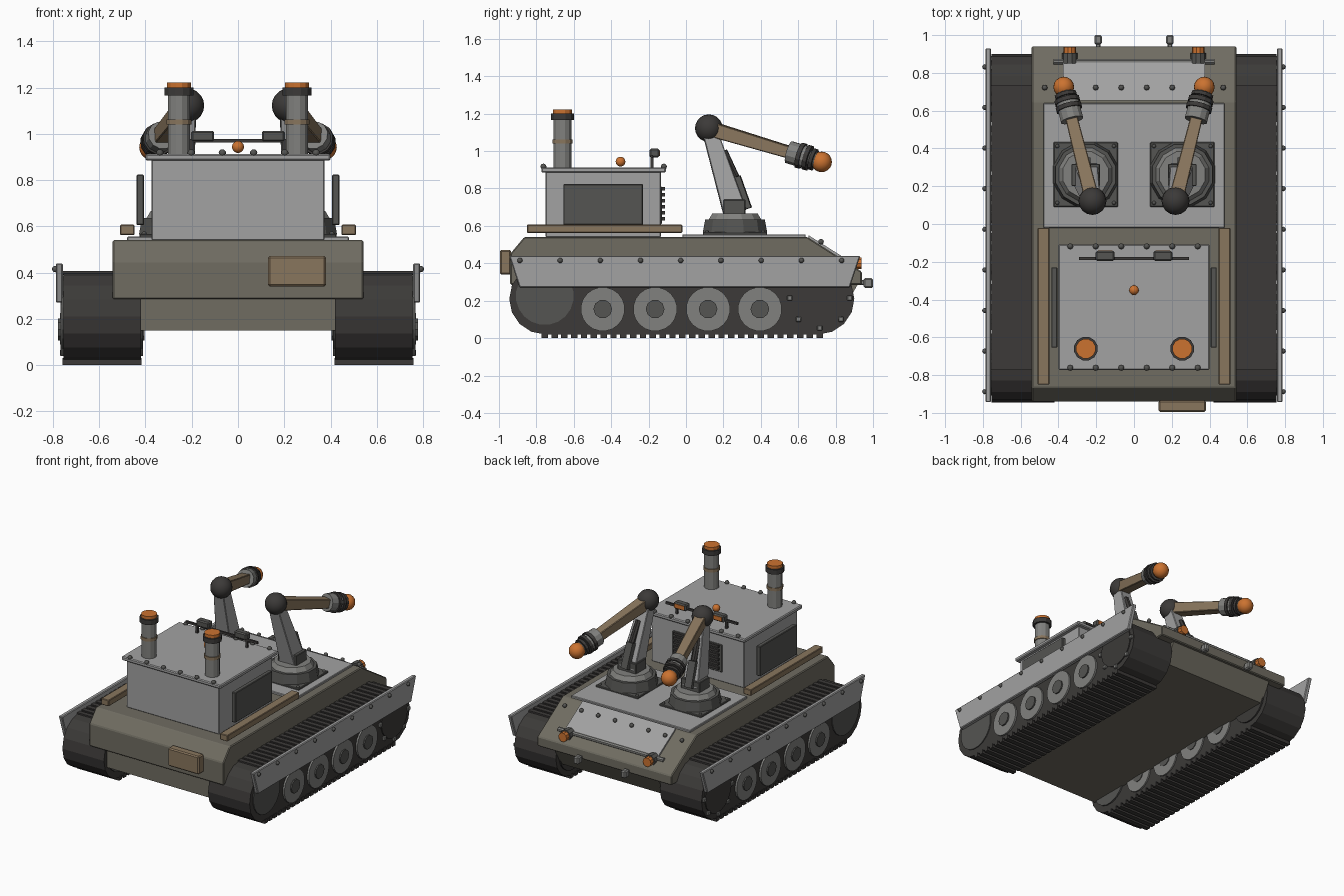
import bpy, bmesh, math
from mathutils import Vector, Matrix

if "Cube" in bpy.data.objects:
    bpy.data.objects.remove(bpy.data.objects["Cube"])

HULL, DARK, BLACK = (.16, .15, .12), (.09, .09, .085), (.045, .042, .04)
GREY, PALE, BROWN, ORANGE = (.22, .22, .21), (.36, .36, .36), (.25, .18, .11), (.6, .17, .03)
mats = {}


def finish(name, bm, col, bevel=0, smooth=False):
    bmesh.ops.recalc_face_normals(bm, faces=bm.faces)
    for f in bm.faces:
        f.smooth = smooth
    me = bpy.data.meshes.new(name)
    bm.to_mesh(me)
    bm.free()
    if col not in mats:
        mats[col] = bpy.data.materials.new("paint_%d" % len(mats))
        mats[col].diffuse_color = (*col, 1)
    me.materials.append(mats[col])
    ob = bpy.data.objects.new(name, me)
    bpy.context.collection.objects.link(ob)
    if bevel:
        m = ob.modifiers.new("bevel", 'BEVEL')
        m.width, m.segments, m.limit_method = bevel, 1, 'ANGLE'
    return ob


def boxes(name, ranges, col, bevel=.004):
    bm = bmesh.new()
    for x0, x1, y0, y1, z0, z1 in ranges:
        mat = Matrix.Translation(((x0 + x1) / 2, (y0 + y1) / 2, (z0 + z1) / 2))
        bmesh.ops.create_cube(bm, size=1, matrix=mat @ Matrix.Diagonal((abs(x1 - x0), y1 - y0, z1 - z0, 1)))
    return finish(name, bm, col, bevel)


def rod(name, a, b, r1, r2, col, n=12, bevel=0):
    # cone or cylinder from a to b; n=4 gives a square beam
    a, b = Vector(a), Vector(b)
    d = (b - a).normalized()
    x = d.cross((0, 0, 1) if abs(d.z) < .95 else (0, 1, 0)).normalized()
    rot = Matrix((x, d.cross(x), d)).transposed().to_4x4()
    bm = bmesh.new()
    bmesh.ops.create_cone(bm, cap_ends=True, segments=n, radius1=r1, radius2=r2, depth=(b - a).length,
                          matrix=Matrix.Translation((a + b) / 2) @ rot @ Matrix.Rotation(math.pi / n, 4, 'Z'))
    return finish(name, bm, col, bevel)


def balls(name, points, r, col, u=16, v=10):
    bm = bmesh.new()
    for p in points:
        bmesh.ops.create_uvsphere(bm, u_segments=u, v_segments=v, radius=r, matrix=Matrix.Translation(p))
    return finish(name, bm, col, smooth=True)


def prism(name, yz, x0, x1, col, bevel=0):
    bm = bmesh.new()
    f = bm.faces.new([bm.verts.new((x0, y, z)) for y, z in yz])
    ext = bmesh.ops.extrude_face_region(bm, geom=[f])
    bmesh.ops.translate(bm, vec=(x1 - x0, 0, 0), verts=[g for g in ext['geom'] if isinstance(g, bmesh.types.BMVert)])
    return finish(name, bm, col, bevel)


# Hull, deck and sloped plate
prism("upper_hull", [(-.94, .285), (-.94, .45), (-.865, .54), (.65, .54), (.94, .355), (.94, .285)],
      -.542, .542, HULL, .006)
prism("lower_hull", [(-.91, .29), (-.91, .15), (.84, .15), (.92, .29)], -.42, .42, HULL)
boxes("deck_plate", [(-.48, .48, -.02, .64, .535, .555)], PALE)
prism("glacis_plate", [(.655, .52), (.655, .55), (.865, .418), (.865, .38)], -.375, .375, PALE)
xs8 = [-.4725 + .135 * i for i in range(8)]
balls("glacis_bolts", [(x, .722, .515) for x in xs8], .015, DARK, 8, 6)
boxes("rear_stowage_box", [(.13, .38, -.995, -.935, .34, .472)], BROWN, .008)
boxes("tow_hooks", [(s * .19 - .02, s * .19 + .02, .95, 1, .267, .32) for s in (1, -1)], GREY, .008)
boxes("tow_hook_stems", [(s * .19 - .012, s * .19 + .012, .9, .96, .285, .31) for s in (1, -1)], GREY)
rod("lamp_bar", (-.425, .86, .41), (.425, .86, .41), .016, .016, GREY, 8)

# Cabin
boxes("cabin", [(-.373, .373, -.75, -.135, .54, .89)], PALE)
boxes("cabin_roof", [(-.4, .4, -.773, -.108, .885, .913)], PALE, .006)
xs6 = xs8[1:-1]
balls("roof_bolts", [(x, y, .917) for x in xs6 for y in (-.762, -.118)], .016, DARK, 8, 6)
balls("roof_beacon", [(0, -.35, .943)], .026, ORANGE)
boxes("vent_panel", [(-.2, .2, -.14, -.128, .61, .81)], DARK)
boxes("vent_slats", [(-.18, .18, -.13, -.113, z, z + .018) for z in [.63 + .032 * i for i in range(6)]], BLACK, 0)
boxes("roof_light_bar", [(-.29, .29, -.19, -.176, .962, .978)], BLACK, 0)
boxes("light_bar_posts", [(s * .2 - .008, s * .2 + .008, -.19, -.175, .91, .97) for s in (1, -1)], BLACK, 0)
boxes("roof_lamps", [(s * .153 - .05, s * .153 + .05, -.195, -.143, .965, 1.013) for s in (1, -1)], DARK, .008)
boxes("roof_lamp_lenses", [(s * .153 - .038, s * .153 + .038, -.15, -.139, .974, 1.004) for s in (1, -1)], ORANGE, 0)

# Track outline
outline = []
for cy, start in ((.71, -90), (-.755, 90)):
    for i in range(9):
        a = math.radians(start + i * 22.5)
        outline.append((cy + .19 * math.cos(a), .21 + .19 * math.sin(a)))

for s, side in ((1, "right_"), (-1, "left_")):
    # Running gear
    prism(side + "track", outline, s * .42, s * .755, BLACK)
    ys = [-.755 + .0525 * i for i in range(29)]
    boxes(side + "track_pads", [(s * .418, s * .758, y - .017, y + .017, 0, .03) for y in ys]
          + [(s * .418, s * .758, y - .017, y + .017, .39, .407) for y in ys], BLACK, 0)
    for i, y in enumerate((-.445, -.165, .118, .395)):
        rod(side + "wheel_%d" % i, (s * .41, y, .155), (s * .768, y, .155), .118, .118, GREY, 20)
        rod(side + "wheel_hub_%d" % i, (s * .405, y, .155), (s * .778, y, .155), .05, .05, DARK, 10)
    rod(side + "idler", (s * .41, -.755, .225), (s * .762, -.755, .225), .155, .155, DARK, 20)
    rod(side + "sprocket", (s * .41, .715, .214), (s * .762, .715, .214), .15, .15, BLACK, 20)
    teeth = [(.715 + .16 * math.cos(k * math.pi / 4), .214 + .16 * math.sin(k * math.pi / 4)) for k in range(8)]
    boxes(side + "sprocket_teeth", [(s * .74, s * .77, y - .014, y + .014, z - .014, z + .014) for y, z in teeth], GREY)

    # Side skirt and bolts
    prism(side + "skirt", [(-.945, .44), (-.89, .27), (.875, .27), (.932, .44)], s * .757, s * .787, PALE, .005)
    balls(side + "skirt_bolts", [(s * .79, .832 - .215 * i, .415) for i in range(9)], .014, DARK, 8, 6)

    # Cabin sides and rails
    boxes(side + "cabin_panel", [(s * .406, s * .438, -.655, -.23, .605, .823)], DARK)
    boxes(side + "deck_rail", [(s * .448, s * .51, -.85, -.02, .562, .607)], BROWN)

    # Exhaust stack
    for name, z0, z1, r, col in (("stack_pipe", .9, 1.18, .05, GREY), ("stack_band", 1.04, 1.062, .056, BROWN),
                                 ("stack_collar", 1.165, 1.2, .064, BLACK), ("stack_cap", 1.195, 1.222, .053, ORANGE)):
        rod(side + name, (s * .255, -.66, z0), (s * .255, -.66, z1), r, r, col)

    # Headlight
    rod(side + "headlight", (s * .34, .85, .4), (s * .34, .905, .4), .042, .042, DARK, 10)
    rod(side + "headlight_lens", (s * .34, .9, .4), (s * .34, .937, .4), .033, .033, ORANGE, 10)

    # Arm turntable
    bx, by = s * .256, .262
    boxes(side + "arm_mount_plate", [(bx - .17, bx + .17, by - .172, by + .172, .55, .567)], DARK)
    balls(side + "mount_bolts", [(bx + i * .15, by + j * .15, .567) for i in (1, -1) for j in (1, -1)], .011, DARK, 8, 6)
    rod(side + "turntable", (bx, by, .565), (bx, by, .635), .178, .165, DARK)
    rod(side + "turntable_cap", (bx, by, .635), (bx, by, .667), .145, .125, GREY)
    boxes(side + "shoulder_block", [(bx - .075, bx + .075, .2, .318, .66, .74)], DARK)

    # Lower arm with piston
    elbow = Vector((s * .22, .122, 1.122))
    rod(side + "lower_arm", (bx, .262, .67), elbow, .088, .056, PALE, 4, .004)
    rod(side + "piston_barrel", (bx, .325, .69), (s * .25, .265, .86), .038, .038, DARK, 4)
    rod(side + "piston_rod", (s * .25, .265, .86), (s * .24, .2, 1.0), .022, .022, BLACK, 8)
    balls(side + "elbow_ball", [elbow], .074, BLACK)

    # Forearm, wrist and tip
    tip = Vector((s * .372, .725, .942))
    rod(side + "forearm", elbow, elbow.lerp(tip, .76), .056, .045, BROWN, 4, .004)
    for name, t0, t1, r, col in (("wrist", .71, .88, .062, GREY), ("wrist_ring_a", .8, .835, .071, BLACK),
                                 ("wrist_ring_b", .86, .895, .069, BLACK), ("wrist_ring_c", .91, .94, .06, BLACK),
                                 ("wrist_core", .85, .97, .045, DARK)):
        rod(side + name, elbow.lerp(tip, t0), elbow.lerp(tip, t1), r, r, col)
    balls(side + "arm_tip", [tip], .055, ORANGE)

for m in bpy.data.materials:
    if m.users and not m.is_grease_pencil:
        m.use_nodes = True
        m.node_tree.nodes["Principled BSDF"].inputs["Base Color"].default_value = m.diffuse_color
